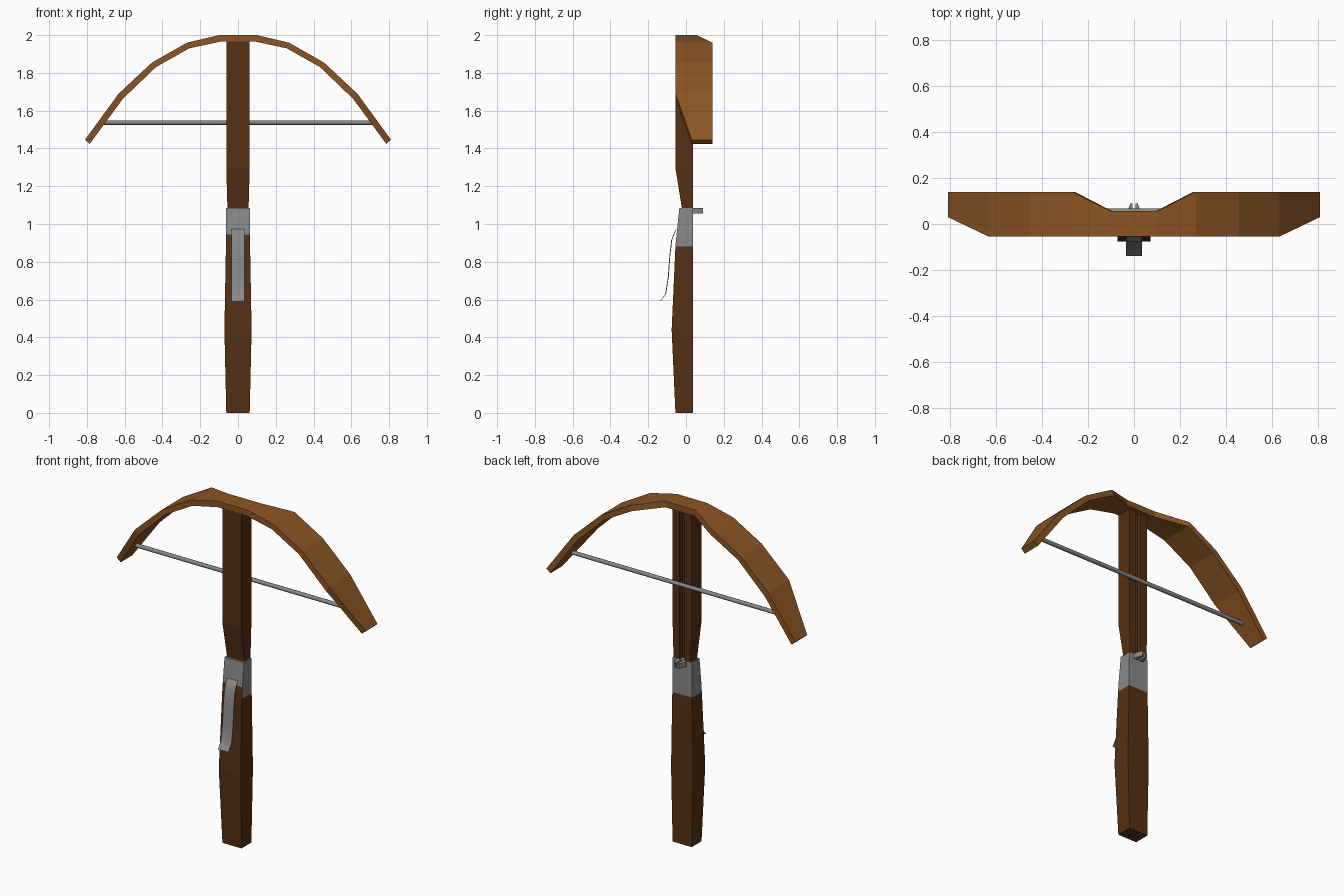
import bpy, bmesh, math

if "Cube" in bpy.data.objects:
    bpy.data.objects.remove(bpy.data.objects["Cube"])


def material(name, rgb):
    m = bpy.data.materials.new(name)
    m.diffuse_color = (*rgb, 1)
    m.use_nodes = True
    m.node_tree.nodes["Principled BSDF"].inputs["Base Color"].default_value = m.diffuse_color
    return m


BOW = material("bow_wood", (0.26, 0.092, 0.018))
STOCK = material("dark_wood", (0.092, 0.030, 0.007))
STEEL = material("grey_steel", (0.25, 0.25, 0.25))


def loft(name, rings, *mats):
    """Skin a series of closed cross-sections and cap both ends."""
    bm = bmesh.new()
    loops = [[bm.verts.new(p) for p in ring] for ring in rings]
    n = len(loops[0])
    for a, b in zip(loops, loops[1:]):
        for i in range(n):
            j = (i + 1) % n
            bm.faces.new((a[i], a[j], b[j], b[i]))
    bm.faces.new(loops[0])
    bm.faces.new(loops[-1])
    bmesh.ops.recalc_face_normals(bm, faces=bm.faces[:])
    me = bpy.data.meshes.new(name)
    bm.to_mesh(me)
    bm.free()
    for m in mats:
        me.materials.append(m)
    ob = bpy.data.objects.new(name, me)
    bpy.context.collection.objects.link(ob)
    return ob


def rect(z, hw, front, back=0.036):
    return [(-hw, front, z), (hw, front, z), (hw, back, z), (-hw, back, z)]


# Rear grip of the stock
loft("stock_grip", [rect(0, 0.062, -0.056), rect(0.44, 0.072, -0.076),
                    rect(0.88, 0.064, -0.056)], STOCK)

# Steel lock band, its lower front face is wood
band = loft("lock_band", [rect(0.88, 0.064, -0.056), rect(0.945, 0.064, -0.050),
                          rect(1.085, 0.063, -0.035)], STEEL, STOCK)
for f in band.data.polygons:
    if f.normal.y < -0.8 and f.center.z < 0.945:
        f.material_index = 1


# Fore stock with the bolt groove along its back
def grooved(z, hw, front, back=0.036, g=0.016, floor=0.008):
    return [(-hw, front, z), (hw, front, z), (hw, back, z), (g, back, z),
            (g, floor, z), (-g, floor, z), (-g, back, z), (-hw, back, z)]


loft("fore_stock", [grooved(1.085, 0.056, -0.022), grooved(1.295, 0.062, -0.056),
                    grooved(1.967, 0.062, -0.056)], STOCK)

# Bow: outer x, outer z, inner x, inner z, front y, back y
half = [(0.10, 2.00, 0.095, 1.965, -0.055, 0.056),
        (0.27, 1.96, 0.258, 1.930, -0.055, 0.14),
        (0.455, 1.855, 0.435, 1.830, -0.055, 0.14),
        (0.632, 1.690, 0.610, 1.662, -0.055, 0.14),
        (0.81, 1.446, 0.785, 1.424, 0.03, 0.14)]
stations = [(-a, b, -c, d, e, f) for a, b, c, d, e, f in reversed(half)] + half
loft("bow", [[(ox, f, oz), (ox, b, oz), (ix, b, iz), (ix, f, iz)]
             for ox, oz, ix, iz, f, b in stations], BOW)

# Bow string
string = loft("bow_string", [[(x, 0.055 + 0.012 * math.cos(k * math.pi / 4),
                               1.537 + 0.012 * math.sin(k * math.pi / 4))
                              for k in range(8)] for x in (-0.715, 0.715)], STEEL)

# Nut: two tapered prongs that hold the string
for s, side in ((-1, "left"), (1, "right")):
    loft("nut_prong_" + side,
         [[(s * 0.006, 0.02, z), (s * 0.031, 0.02, z), (s * 0.029, 0.055, z),
           (s * 0.016, 0.09, z), (s * 0.006, 0.09, z)] for z in (1.056, 1.086)], STEEL)

# Trigger lever: thin curved strip
path = [(-0.04, 0.978), (-0.058, 0.965), (-0.078, 0.915), (-0.088, 0.83),
        (-0.096, 0.72), (-0.110, 0.63), (-0.123, 0.61), (-0.139, 0.59)]
lever = loft("trigger_lever", [[(-0.034, y, z), (0.034, y, z),
                                (0.034, y + 0.005, z + 0.002), (-0.034, y + 0.005, z + 0.002)]
                               for y, z in path], STEEL)

# Smooth the rounded metal parts
for ob in (string, lever):
    bpy.ops.object.select_all(action='DESELECT')
    ob.select_set(True)
    bpy.context.view_layer.objects.active = ob
    bpy.ops.object.shade_smooth_by_angle(angle=math.radians(50))
